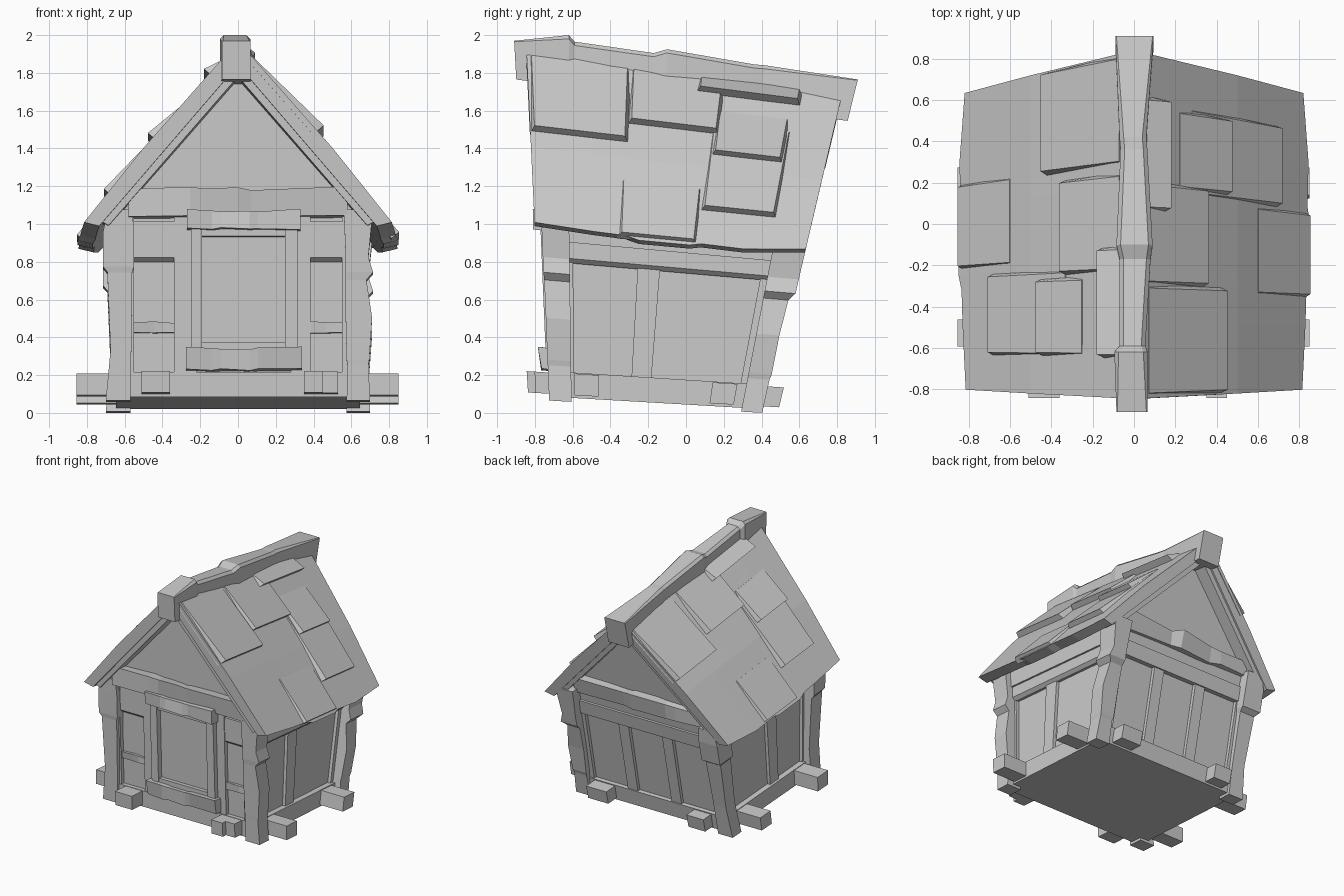
import bpy, bmesh, random

if "Cube" in bpy.data.objects:
    bpy.data.objects.remove(bpy.data.objects["Cube"])

random.seed(4)

# The cottage is laid out upright, then sagged: the back leans out and sinks.
def warp(x, v, z):
    y = v + z * (0.1217 + 0.2238 * v)
    return (x, y, z - (y + 0.7) * (0.055 + 0.04 * z))

def unwarp_y(y, z):
    return (y - 0.1217 * z) / (1 + 0.2238 * z)

def loft(name, rings):
    """Closed flat-shaded solid through matching rings of (x, depth, z) points."""
    bm = bmesh.new()
    vr = [[bm.verts.new(warp(*p)) for p in r] for r in rings]
    n = len(rings[0])
    for a, b in zip(vr, vr[1:]):
        for i in range(n):
            j = (i + 1) % n
            bm.faces.new((a[i], a[j], b[j], b[i]))
    bm.faces.new(vr[0][::-1])
    bm.faces.new(vr[-1])
    bmesh.ops.recalc_face_normals(bm, faces=bm.faces)
    me = bpy.data.meshes.new(name)
    bm.to_mesh(me)
    bm.free()
    ob = bpy.data.objects.new(name, me)
    bpy.context.collection.objects.link(ob)
    return ob

def box(name, x0, x1, y0, y1, z0, z1):
    return loft(name, [[(x0, y0, z), (x1, y0, z), (x1, y1, z), (x0, y1, z)] for z in (z0, z1)])

def rough_beam(name, x0, x1, y0, y1, z0, z1, outer, stops=(0, .22, .3, .55, .62, 1), j=.02):
    """Beam along x with hewn, uneven outer face (outer = -1 front, 1 back)."""
    rings = []
    for t in stops:
        x = x0 + (x1 - x0) * t
        a, b, c, d = [random.uniform(-j, 0) for _ in range(4)]
        f, k = (y0, y1) if outer < 0 else (y1, y0)
        rings.append([(x, f + outer * a, z0 - b * .6), (x, k, z0),
                      (x, k, z1 + d), (x, f + outer * -c * -1, z1 + c)])
    return loft(name, rings)

# ---- main body and floor
body = [(-.6, .085), (.6, .085), (.6, 1.09), (0, 1.78), (-.6, 1.09)]
loft("house_body", [[(x, v, z) for x, z in body] for v in (-.665, .33)])

# ---- foundation beams: crosswise and lengthwise stubs
for n, (y0, y1) in {"front": (-.59, -.465), "back": (.11, .235)}.items():
    box(f"{n}_cross_beam", -.855, .85, y0, y1, .1, .215)
box("left_long_beam", -.51, -.36, -.83, .46, .1, .212)
box("right_long_beam", .35, .45, -.83, .47, .1, .212)
box("right_long_beam_chip", .45, .53, -.79, .47, .1, .212)

# ---- corner posts: (z, inner x, outer x, extra depth at the back)
left = [(.064, .57, .70, 0), (.33, .565, .675, -.005), (.7, .56, .69, 0), (.74, .56, .69, .0),
        (.77, .55, .715, .03), (.95, .55, .715, .03), (1.07, .56, .69, .02)]
right = [(.064, .575, .70, 0), (.25, .58, .69, 0), (.28, .575, .695, .005), (.5, .57, .71, 0),
         (.7, .57, .68, .005), (.74, .57, .715, .03), (.82, .57, .69, .03), (1.07, .56, .715, .03)]
for n, prof, s in (("left", left, -1), ("right", right, 1)):
    for e, out, inn in (("front", -.722, -.605), ("back", .39, .28)):
        d = 0.1 if e == "front" else 1
        loft(f"{e}_{n}_post", [[(s * xi, out - d * g if d < 1 else out + g, z),
                                (s * xo, out - d * g if d < 1 else out + g, z),
                                (s * xo, inn, z), (s * xi, inn, z)] for z, xi, xo, g in prof])

# ---- side wall framing (the top rail has a sloped underside)
for n, s in (("left", -1), ("right", 1)):
    xs = sorted((s * .58, s * .645))
    box(f"{n}_sill_rail", *xs, -.65, .34, .085, .22)
    loft(f"{n}_top_rail", [[(s * .58, v, .80), (s * .62, v, .80), (s * .645, v, .825),
                            (s * .645, v, .92), (s * .58, v, .92)] for v in (-.65, .34)])
    xs = sorted((s * .58, s * .66))
    box(f"{n}_wall_plate", *xs, -.65, .34, .91, 1.06)
    xs = sorted((s * .58, s * .625))
    for i, (a, b) in enumerate(((-.62, -.59), (-.3, -.2), (.25, .29))):
        box(f"{n}_wall_stud_{i}", *xs, a, b, .2, .83)

# ---- front wall framing
box("front_sill_rail", -.58, .58, -.7, -.62, .085, .215)
for i, (a, b) in enumerate(((-.58, -.55), (-.34, -.22), (.28, .385), (.55, .58))):
    box(f"front_stud_{i}", a, b, -.695, -.62, .2, 1.05)
for i, (a, b) in enumerate(((-.56, -.33), (.37, .56))):
    loft(f"front_upper_board_{i}", [[(x, -.62, .8), (x, -.67, .8), (x, -.69, .82),
                                     (x, -.69, 1.01), (x, -.62, 1.01)] for x in (a, b)])
    rough_beam(f"front_mid_rail_{i}", a, b, -.692, -.62, .42, .485, -1, (0, .5, .7, 1), .012)
rough_beam("front_tie_beam", -.58, .58, -.738, -.62, 1.03, 1.19, -1, (0, .28, .35, .5, .56, 1), .025)

# ---- front window: inner frame, jambs, lintel, ledge and shutter panel
box("window_left_jamb", -.25, -.19, -.73, -.62, .3, 1.0)
box("window_right_jamb", .25, .315, -.73, -.62, .3, 1.0)
box("window_inner_top", -.2, .26, -.722, -.62, .93, 1.0)
box("window_inner_bottom", -.2, .26, -.722, -.62, .3, .37)
box("window_panel", -.2, .26, -.69, -.62, .35, .95)
rough_beam("window_lintel", -.27, .33, -.765, -.62, .96, 1.075, -1)
rough_beam("window_ledge", -.275, .34, -.768, -.62, .22, .345, -1)

# ---- back wall framing
box("back_sill_rail", -.58, .58, .3, .365, .085, .22)
box("back_top_rail", -.58, .58, .3, .365, .83, .95)
box("back_upper_board", -.58, .58, .3, .35, .95, 1.05)
for i, (a, b) in enumerate(((-.58, -.54), (-.24, -.15), (.15, .24), (.54, .58))):
    box(f"back_stud_{i}", a, b, .3, .355, .2, .85)
rough_beam("back_tie_beam", -.58, .58, .3, .395, 1.03, 1.19, 1, j=.03)

# ---- roof slabs with a wavy eave, barge boards at both gables
def roof_z(x):
    return 1.95 - 1.12 * x - .12 * max(0, x - .5)

eave = ((-.755, .815), (-.5, .83), (-.36, .835), (-.3, .85), (-.08, .85),
        (-.03, .84), (.15, .845), (.42, .82))
for n, s in (("left", -1), ("right", 1)):
    loft(f"{n}_roof", [[(0, v, 1.95), (s * .5, v, roof_z(.5)), (s * xe, v, roof_z(xe)),
                        (s * (xe - .08), v, roof_z(xe) - .02), (0, v, 1.825)] for v, xe in eave])
    for e, y0, y1 in (("front", -.745, -.65), ("back", .31, .41)):
        loft(f"{n}_{e}_barge_board",
             [[(s * x, v, 1.85 - 1.14 * x), (s * x2, v, 1.765 - 1.14 * x2),
               (s * x2, w, 1.765 - 1.14 * x2), (s * x, w, 1.85 - 1.14 * x)]
              for x, x2, v, w in ((0, 0, y0, y1), (.735, .685, y0, y1))])

# ---- raised shingles: x from ridge to lower edge, y range, lift of lower edge
def shingle(name, s, x0, x1, y0, y1, lift, skew=.02):
    zm = roof_z((x0 + x1) / 2)
    rings = []
    for y, k in ((y0, skew), (y1, -skew)):
        v = max(-.757, min(.422, unwarp_y(y, zm)))
        vi = max(-.757, min(.422, v + k))
        pts = []
        for x, w, h in ((x0, v, -.03), (x1, v, -.03), (x1, vi, lift), (x0, vi, .005)):
            pts.append((s * (x + .746 * h), w, roof_z(x) + .666 * h))
        rings.append(pts)
    loft(name, rings)

patches = {
    1: ((.07, .42, -.85, -.29, .045), (.07, .33, -.31, .2, .045), (.28, .69, .1, .53, .04),
        (.22, .44, .14, .54, .05), (.06, .14, .05, .62, .055), (.6, .835, -.36, .08, .025)),
    -1: ((.07, .42, .25, .82, .045), (.07, .33, -.25, .24, .045), (.33, .68, -.65, -.22, .04),
         (.25, .44, -.65, -.25, .05), (.06, .14, -.66, -.1, .055), (.6, .835, -.22, .22, .025)),
}
for s, rows in patches.items():
    for i, row in enumerate(rows):
        shingle(f"{'right' if s > 0 else 'left'}_shingle_{i}", s, *row)

# ---- hewn ridge beam: (final y, left x, right x, final top z, chamfer)
ridge = ((-.91, -.085, .065, 1.97, .005), (-.62, -.095, .065, 2.0, .02), (-.59, -.07, .055, 1.965, .02),
         (-.17, -.07, .08, 1.905, .02), (-.10, -.085, .09, 1.925, .02), (.36, -.065, .065, 1.845, .02),
         (.42, -.07, .06, 1.84, .02), (.91, -.09, .095, 1.765, .005))
rings = []
for y, xl, xr, zt, c in ridge:
    z = (zt + (y + .7) * .055) / (1 - .04 * (y + .7))
    v = unwarp_y(y, z)
    rings.append([(xl, v, 1.74), (xr, v, 1.74), (xr, v, z - c), (xr - c, v, z),
                  (xl + c, v, z), (xl, v, z - c)])
loft("ridge_beam", rings)
